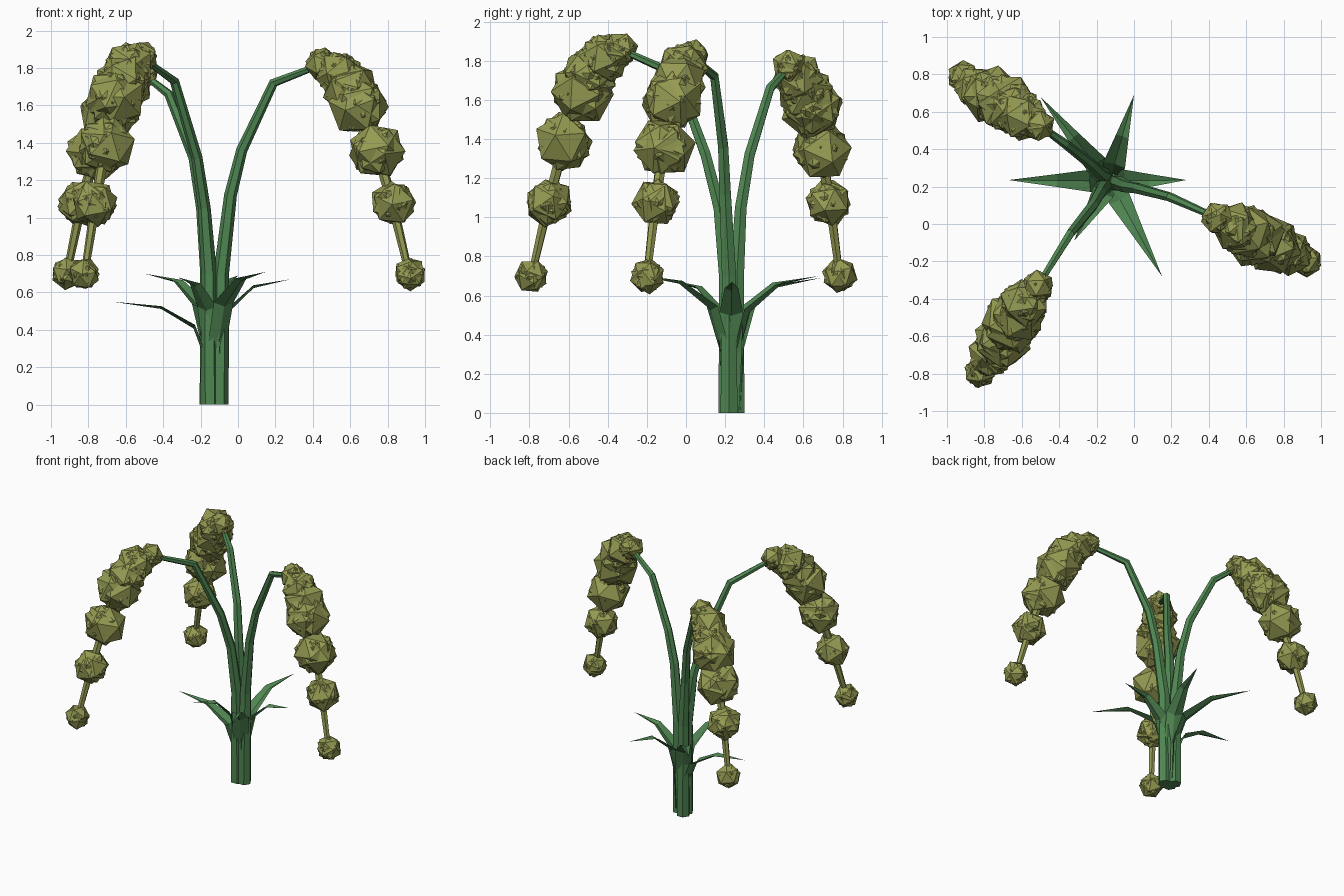
import bpy, bmesh, math, random
from mathutils import Vector, Euler, Matrix

if "Cube" in bpy.data.objects:
    bpy.data.objects.remove(bpy.data.objects["Cube"])

random.seed(4)


def material(name, rgb):
    m = bpy.data.materials.new(name)
    m.diffuse_color = (*rgb, 1)
    m.use_nodes = True
    m.node_tree.nodes["Principled BSDF"].inputs["Base Color"].default_value = m.diffuse_color
    return m


GREEN = material("leaf green", (0.08, 0.24, 0.085))
OLIVE = material("olive seed", (0.30, 0.325, 0.085))


def finish(bm, name, mat):
    mesh = bpy.data.meshes.new(name)
    bm.to_mesh(mesh)
    bm.free()
    mesh.materials.append(mat)
    bpy.context.collection.objects.link(bpy.data.objects.new(name, mesh))


def tube(name, pts, radii, mat, sides=6):
    """Tapered low-poly tube through the points."""
    bm = bmesh.new()
    pts = [Vector(p) for p in pts]
    rings = []
    for i, p in enumerate(pts):
        d = pts[min(i + 1, len(pts) - 1)] - pts[max(i - 1, 0)]
        if i == 0:
            d = Vector((0, 0, 1)) if p.z == 0 else d
        q = Vector((0, 0, 1)).rotation_difference(d.normalized())
        rings.append([bm.verts.new(p + q @ Vector((radii[i] * math.cos(a), radii[i] * math.sin(a), 0)))
                      for a in (math.tau * k / sides for k in range(sides))])
    for r, s in zip(rings, rings[1:]):
        for k in range(sides):
            n = (k + 1) % sides
            bm.faces.new((r[k], r[n], s[n], s[k]))
    bm.faces.new(rings[0][::-1])
    bm.faces.new(rings[-1])
    finish(bm, name, mat)


# Three arching stems, each with the tip position of its hanging seed strand
# and a height shift for the upper part of that strand
STEMS = {
    "right": ([(-.10, .22, 0), (-.09, .22, .7), (-.04, .20, 1.12), (.02, .19, 1.36),
               (.19, .145, 1.72), (.45, .03, 1.82)], (.915, -.20), 0),
    "back": ([(-.155, .255, 0), (-.16, .26, .7), (-.19, .28, 1.05), (-.235, .325, 1.32),
              (-.37, .43, 1.66), (-.51, .53, 1.77)], (-.915, .785), -.05),
    "front": ([(-.15, .21, 0), (-.155, .205, .7), (-.18, .17, 1.05), (-.22, .10, 1.32),
               (-.34, -.05, 1.73), (-.52, -.34, 1.86)], (-.82, -.79), .04),
}
# Seed clumps along a strand: outward fraction, height, radius
CLUMPS = [(0, 1.82, .09), (.2, 1.765, .135), (.32, 1.69, .145), (.43, 1.6, .165),
          (.63, 1.365, .155), (.81, 1.07, .125), (1, .70, .09)]

for side, (pts, tip, shift) in STEMS.items():
    tube(side + "_stem", pts, [.05, .042, .034, .03, .025, .017], GREEN)
    start, end = Vector(pts[-1][:2]), Vector(tip)
    centres = []
    for t, z, r in CLUMPS:
        p = start.lerp(end, t)
        lift = shift * min(1, max(0, (z - 1.1) / .6))
        centres.append(Vector((p.x, p.y, z + lift)))
    tube(side + "_seed_strand", centres, [.02, .025, .028, .03, .03, .027, .02], OLIVE)

    # Each clump is a few overlapping, randomly turned icosahedra
    bm = bmesh.new()
    for c, (t, z, r) in zip(centres, CLUMPS):
        for k in range(4):
            jitter = Vector([random.uniform(-.09, .09) * r for _ in range(3)])
            turn = Euler([random.uniform(0, math.tau) for _ in range(3)]).to_matrix().to_4x4()
            bmesh.ops.create_icosphere(bm, subdivisions=1, radius=r * random.uniform(.92, 1.0),
                                       matrix=Matrix.Translation(c + jitter) @ turn)
    finish(bm, side + "_seed_clumps", OLIVE)

# Rosette of folded blades: outward fraction, height fraction, half width
BLADE = [(.07, 0, .04), (.09, .45, .055), (.2, .74, .06), (.52, .93, .035), (1, 1, 0)]
CENTRE = Vector((-.13, .23, 0))
TIPS = [(.28, .235, .67), (-.67, .235, .55), (-.50, .68, .70),
        (0, .69, .69), (.15, -.28, .71), (-.32, -.09, .68)]
for i, tip in enumerate(TIPS):
    out = Vector((tip[0], tip[1], 0)) - CENTRE
    reach = out.length
    out.normalize()
    across = Vector((-out.y, out.x, 0))
    bm = bmesh.new()
    rows = []
    for f, h, w in BLADE:
        mid = CENTRE + out * max(f * reach, .045) + Vector((0, 0, h * tip[2]))
        if w == 0:
            rows.append([bm.verts.new(mid)])
            continue
        fold = (Vector((0, 0, 1)) * h - out * (1 - h)) * w * .45
        rows.append([bm.verts.new(mid + across * w + fold), bm.verts.new(mid),
                     bm.verts.new(mid - across * w + fold)])
    for a, b in zip(rows, rows[1:]):
        for k in range(2):
            if len(b) == 1:
                bm.faces.new((a[k], a[k + 1], b[0]))
            else:
                bm.faces.new((a[k], a[k + 1], b[k + 1], b[k]))
    finish(bm, "leaf_%d" % (i + 1), GREEN)
